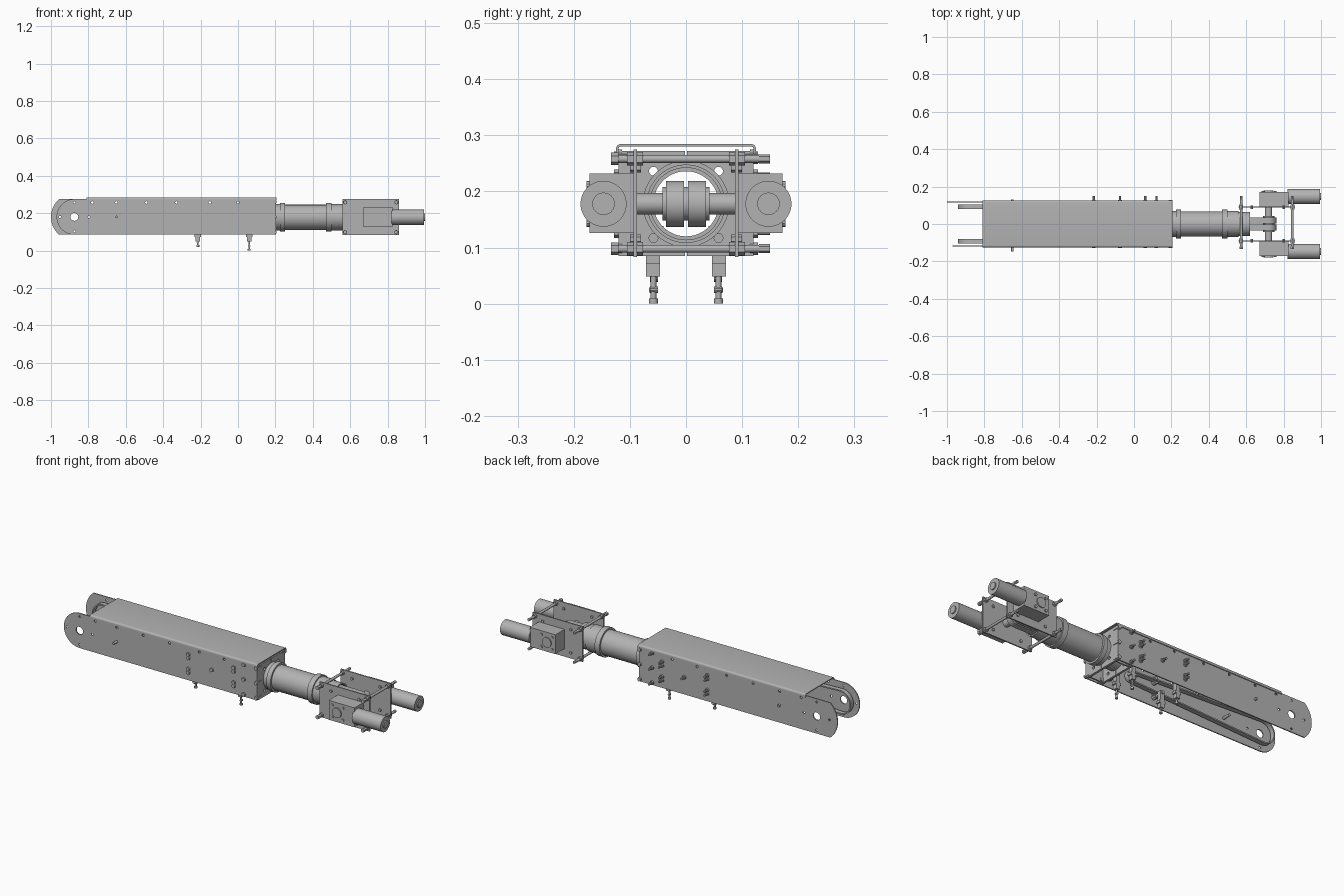
import bpy, bmesh, math
from mathutils import Vector, Matrix

old = bpy.data.objects.get("Cube")
if old:
    bpy.data.objects.remove(old, do_unlink=True)

grey = bpy.data.materials.new("machined grey")
grey.use_nodes = True
GREY = (0.45, 0.45, 0.45, 1)
grey.diffuse_color = GREY
grey.node_tree.nodes["Principled BSDF"].inputs["Base Color"].default_value = GREY

CZ = 0.178          # height of the arm axis
SIDES = (("left", 1), ("right", -1))


class Part:
    """Collects simple shapes into one object."""

    def __init__(self, name):
        self.name, self.bm = name, bmesh.new()

    def box(self, x0, x1, y0, y1, z0, z1):
        m = Matrix.Translation(((x0 + x1) / 2, (y0 + y1) / 2, (z0 + z1) / 2))
        s = Matrix.Diagonal((abs(x1 - x0), abs(y1 - y0), abs(z1 - z0), 1))
        bmesh.ops.create_cube(self.bm, size=1, matrix=m @ s)
        return self

    def rod(self, a, b, r, n=16):
        a, b = Vector(a), Vector(b)
        d = b - a
        m = Matrix.Translation((a + b) / 2) @ d.to_track_quat('Z', 'Y').to_matrix().to_4x4()
        bmesh.ops.create_cone(self.bm, cap_ends=True, segments=n, radius1=r, radius2=r,
                              depth=d.length, matrix=m)
        return self

    def prism(self, pts, y0, y1):
        """Extrude an x-z outline along y."""
        f = self.bm.faces.new([self.bm.verts.new((x, y0, z)) for x, z in pts])
        g = bmesh.ops.extrude_face_region(self.bm, geom=[f])["geom"]
        bmesh.ops.translate(self.bm, vec=(0, y1 - y0, 0),
                            verts=[v for v in g if isinstance(v, bmesh.types.BMVert)])
        return self

    def band(self, outer, inner, y0, y1):
        """Closed strip between two matching x-z outlines."""
        loops = [[self.bm.verts.new((x, y, z)) for x, z in o]
                 for o, y in ((outer, y0), (outer, y1), (inner, y1), (inner, y0))]
        n = len(outer)
        for k in range(4):
            p, q = loops[k], loops[(k + 1) % 4]
            for i in range(n):
                j = (i + 1) % n
                self.bm.faces.new((p[i], p[j], q[j], q[i]))
        return self

    def lathe(self, prof, n=48):
        """Spin an (x, radius) profile round the arm axis."""
        rings = [[self.bm.verts.new((x, r * math.cos(t * math.tau / n), CZ + r * math.sin(t * math.tau / n)))
                  for t in range(n)] for x, r in prof]
        for p, q in zip(rings, rings[1:] + rings[:1]):
            for i in range(n):
                j = (i + 1) % n
                self.bm.faces.new((p[i], p[j], q[j], q[i]))
        return self

    def done(self, cut=None, helper=False):
        bmesh.ops.recalc_face_normals(self.bm, faces=self.bm.faces)
        me = bpy.data.meshes.new(self.name)
        self.bm.to_mesh(me)
        self.bm.free()
        ob = bpy.data.objects.new(self.name, me)
        bpy.context.collection.objects.link(ob)
        me.materials.append(grey)
        if cut:
            mod = ob.modifiers.new("holes", 'BOOLEAN')
            mod.object, mod.solver = cut, 'EXACT'
        if helper:
            ob.hide_render = True
            ob.hide_set(True)
        else:
            bpy.ops.object.select_all(action='DESELECT')
            ob.select_set(True)
            bpy.context.view_layer.objects.active = ob
            bpy.ops.object.shade_smooth_by_angle(angle=math.radians(35))
        return ob


def arc(cx, cz, r, a0, a1, n=24):
    return [(cx + r * math.cos(a0 + (a1 - a0) * i / n), cz + r * math.sin(a0 + (a1 - a0) * i / n))
            for i in range(n + 1)]


# Hole cutters for the side plates
PX = -0.875
holes = Part("plate_hole_cutter").rod((PX, -0.3, 0.18), (PX, 0.3, 0.18), 0.021, 24)
for i in range(4):
    x, z = PX + 0.077 * math.cos(i * math.pi / 2), 0.18 + 0.077 * math.sin(i * math.pi / 2)
    holes.rod((x, -0.3, z), (x, 0.3, z), 0.006, 10)
for x in (-0.78, -0.65, -0.49, -0.33, -0.15, 0):
    holes.rod((x, -0.3, 0.257), (x, 0.3, 0.257), 0.007, 10)
hole_cutter = holes.done(helper=True)

# Long side plates: a round end on the right, a clipped larger round on the left
for side, s in SIDES:
    r = 0.125 if s > 0 else 0.095
    a = math.asin(0.095 / r)
    pts = [(0.2, 0.275)] + arc(PX, 0.18, r, math.pi - a, math.pi + a) + [(0.2, 0.085)]
    Part(side + "_side_plate").prism(pts, s * 0.114, s * 0.12).done(hole_cutter)

# Folded top cover with rounded edges
cover = Part("top_cover")
rim = lambda r: arc(0.115, 0.275, r, 0, math.pi / 2, 6) + arc(-0.115, 0.275, r, math.pi / 2, math.pi, 6)
outer = [(0.125, 0.267)] + rim(0.01) + [(-0.125, 0.267)]
inner = [(0.1205, 0.267)] + rim(0.0055) + [(-0.1205, 0.267)]
ring = outer + inner[::-1]
face = cover.bm.faces.new([cover.bm.verts.new((-0.81, y, z)) for y, z in ring])
geom = bmesh.ops.extrude_face_region(cover.bm, geom=[face])["geom"]
bmesh.ops.translate(cover.bm, vec=(1.015, 0, 0),
                    verts=[v for v in geom if isinstance(v, bmesh.types.BMVert)])
cover.done()

# Split bearing plates that carry the tube
bore = Part("bearing_hole_cutter").rod((0, 0, CZ), (0.3, 0, CZ), 0.066, 48)
for y in (-0.058, 0.058):
    for z in (0.117, 0.236):
        bore.rod((0, y, z), (0.3, y, z), 0.008, 12)
bore_cutter = bore.done(helper=True)
for side, s in SIDES:
    p = Part(side + "_bearing_plates")
    for x in (0.1, 0.19):
        p.box(x, x + 0.012, s * 0.002, s * 0.114, 0.085, 0.272)
    p.done(bore_cutter)
    Part(side + "_bearing_wall").box(0.112, 0.19, s * 0.094, s * 0.1, 0.085, 0.272).done()

# Drive belts from the rear pivot to the front idlers
def belt_line(x0, r0, x1, r1):
    a = math.acos((r0 - r1) / (x1 - x0))
    return arc(x0, 0.18, r0, a, math.tau - a, 30) + arc(x1, 0.18, r1, -a, a, 16)


for side, s in SIDES:
    Part(side + "_drive_belt").band(belt_line(PX, 0.066, -0.06, 0.03),
                                    belt_line(PX, 0.059, -0.06, 0.023), s * 0.08, s * 0.105).done()
    Part(side + "_front_pulley").rod((-0.06, s * 0.08, 0.18), (-0.06, s * 0.105, 0.18), 0.023, 24).done()

# Belt tensioners with hanging screws
for label, x, low in (("rear", -0.215, 0.02), ("front", 0.06, 0.0)):
    for side, s in SIDES:
        y = s * 0.058
        p = Part(f"{label}_{side}_tensioner")
        p.box(x - 0.018, x + 0.018, s * 0.046, s * 0.071, 0.072, 0.085)
        p.box(x - 0.011, x + 0.011, s * 0.046, s * 0.071, 0.048, 0.14)
        p.rod((x, y, low + 0.008), (x, y, 0.06), 0.005, 12)
        p.rod((x, y, low), (x, y, low + 0.009), 0.008, 12)
        p.rod((x, s * 0.05, low + 0.025), (x, s * 0.064, low + 0.025), 0.006, 10)
        p.rod((x, s * 0.04, 0.13), (x, s * 0.114, 0.13), 0.008, 12)
        p.done()

# Screws through the side plates
screws = [(x, z) for x in (-0.215, 0.06) for z in (0.228, 0.208, 0.148, 0.128)]
screws += [(x, z) for x in (0.12, 0.195) for z in (0.26, 0.18, 0.098)] + [(-0.075, 0.18)]
for side, s in SIDES:
    p = Part(side + "_side_screws")
    for x, z in screws:
        p.rod((x, s * 0.09, z), (x, s * 0.128, z), 0.011, 6)
        if s > 0 and x != 0.195:
            p.rod((x, 0.09, z), (x, 0.15, z), 0.006, 10)
    p.done()
Part("rear_pin").rod((-0.65, -0.148, 0.18), (-0.65, -0.07, 0.18), 0.007, 12).rod(
    (-0.65, 0.1, 0.18), (-0.65, 0.132, 0.18), 0.007, 12).done()

# Forearm tube with stepped collars
Part("forearm_tube").lathe([
    (0.09, 0.066), (0.202, 0.066), (0.202, 0.07), (0.225, 0.07), (0.225, 0.077), (0.25, 0.077),
    (0.25, 0.067), (0.47, 0.067), (0.47, 0.077), (0.5, 0.077), (0.5, 0.07), (0.56, 0.07),
    (0.56, 0.065), (0.62, 0.065), (0.62, 0.058), (0.09, 0.058)]).done()

# Twin wrist forks and the cross axle
WX = 0.72
for side, s in SIDES:
    Part(side + "_wrist_fork").prism(
        arc(WX, CZ, 0.041, -math.pi / 2, math.pi / 2) + [(0.56, CZ + 0.041), (0.56, CZ - 0.041)],
        s * 0.004, s * 0.036).done()
Part("wrist_axle").rod((WX, -0.09, CZ), (WX, 0.09, CZ), 0.019, 32).rod(
    (WX, -0.042, CZ), (WX, 0.042, CZ), 0.03, 32).done()

# Wrist cage: two plates joined by four rods with nuts
for side, s in SIDES:
    Part(side + "_wrist_plate").box(0.56, 0.862, s * 0.087, s * 0.094, 0.083, 0.275).done()
rods = Part("cage_rods")
for x in (0.573, 0.847):
    for z in (0.258, 0.098):
        rods.rod((x, -0.122, z), (x, 0.14, z), 0.007, 16)
        rods.rod((x, -0.134, z), (x, -0.12, z), 0.011, 6)
        for s in (-1, 1):
            rods.rod((x, s * 0.077, z), (x, s * 0.105, z), 0.012, 6)
        rods.rod((x, 0.13, z), (x, 0.15, z), 0.008, 6)
rods.done()

# Wrist motors with gearboxes
for side, s in SIDES:
    y = s * 0.147
    g = Part(side + "_gearbox")
    g.box(0.67, 0.825, s * 0.094, s * 0.172, 0.126, 0.232)
    g.rod((WX, s * 0.17, CZ), (WX, s * 0.178, CZ), 0.027, 24)
    for x in (0.69, 0.755):
        for z in (0.145, 0.211):
            g.rod((x, s * 0.165, z), (x, s * 0.177, z), 0.008, 10)
    g.done()
    m = Part(side + "_motor")
    m.rod((0.82, y, CZ), (0.994, y, CZ), 0.041, 40)
    m.rod((0.99, y, CZ), (1.0, y, CZ), 0.02, 24)
    m.done()
    p = Part(side + "_wrist_plate_screws")
    for x in (0.63, 0.8):
        for z in (0.115, 0.242):
            p.rod((x, s * 0.08, z), (x, s * 0.1, z), 0.008, 6)
    p.done()
